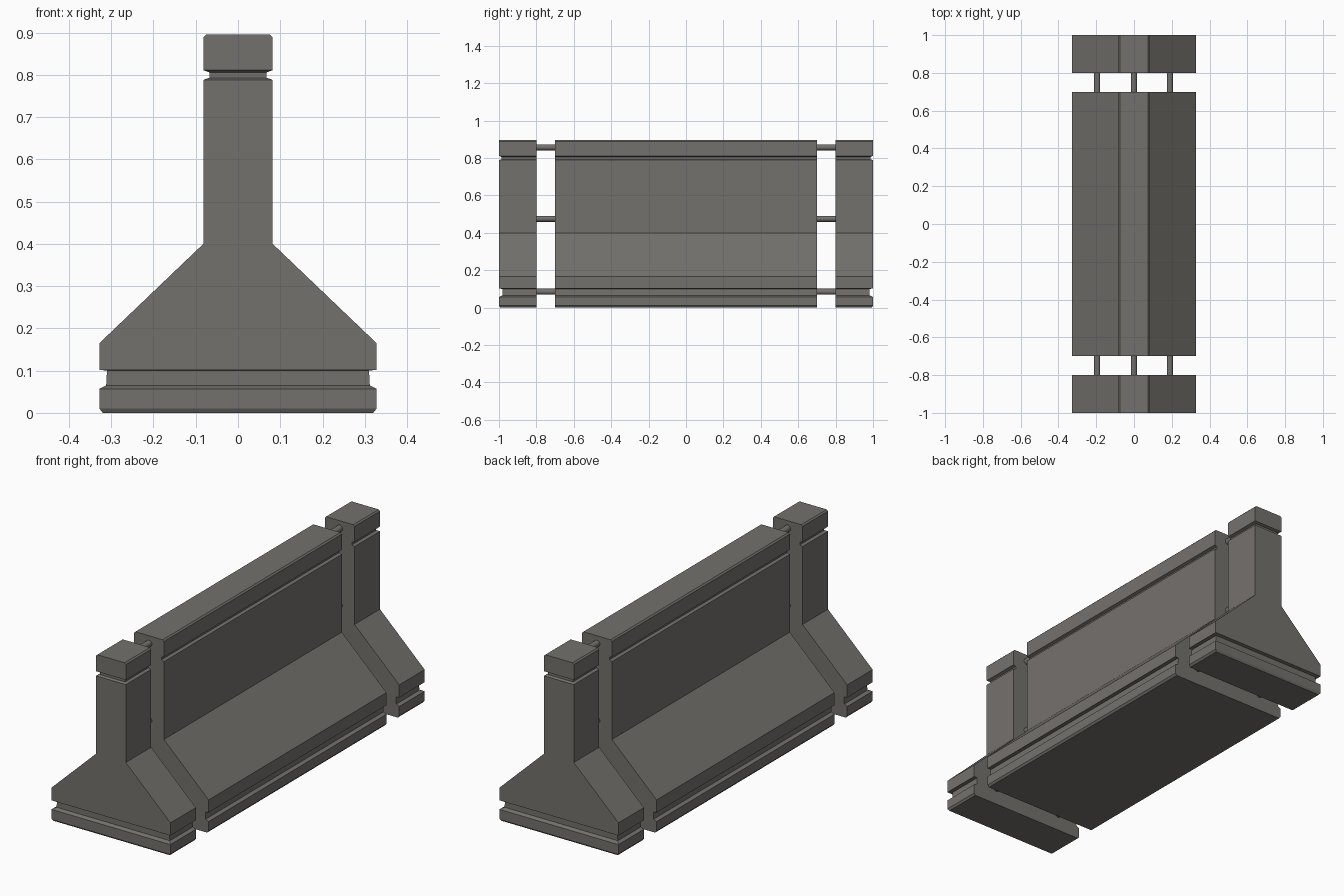
import bpy, bmesh
from mathutils import Matrix

if "Cube" in bpy.data.objects:
    bpy.data.objects.remove(bpy.data.objects["Cube"])

concrete = bpy.data.materials.new("warm grey concrete")
concrete.diffuse_color = (0.175, 0.166, 0.152, 1)
concrete.use_nodes = True
concrete.node_tree.nodes["Principled BSDF"].inputs["Base Color"].default_value = concrete.diffuse_color

# barrier section from bottom to top: (height, half width, inset of outer end face)
SECTION = [
    (0.000, 0.320, 0.006), (0.010, 0.328, 0.000), (0.057, 0.328, 0.000),
    (0.065, 0.312, 0.018), (0.100, 0.310, 0.018), (0.102, 0.328, 0.000),
    (0.165, 0.328, 0.000), (0.400, 0.082, 0.000), (0.788, 0.082, 0.000),
    (0.793, 0.068, 0.013), (0.806, 0.068, 0.013), (0.811, 0.082, 0.000),
    (0.888, 0.082, 0.000), (0.895, 0.075, 0.000),
]


def finish(bm, name):
    bmesh.ops.recalc_face_normals(bm, faces=bm.faces)
    me = bpy.data.meshes.new(name)
    bm.to_mesh(me)
    bm.free()
    me.materials.append(concrete)
    ob = bpy.data.objects.new(name, me)
    bpy.context.collection.objects.link(ob)
    return ob


def block(name, inner, outer, grooved_end):
    """Stack of rectangles following the section, between two y positions."""
    bm = bmesh.new()
    side = 1 if outer > inner else -1
    rings = []
    for z, w, inset in SECTION:
        end = outer - side * inset * grooved_end
        rings.append([bm.verts.new(p) for p in
                      ((-w, inner, z), (w, inner, z), (w, end, z), (-w, end, z))])
    for a, b in zip(rings, rings[1:]):
        for i in (1, 2, 3) if grooved_end else (1, 3, 0, 2):
            j = (i + 1) % 4
            bm.faces.new((a[i], a[j], b[j], b[i]))
        if grooved_end:
            bm.faces.new((a[0], a[1], b[1], b[0]))
    bm.faces.new(rings[0])
    bm.faces.new(rings[-1])
    return finish(bm, name)


def rod(name, x, y, z):
    """Connecting bar along y bridging the gap."""
    bm = bmesh.new()
    bmesh.ops.create_cone(bm, cap_ends=True, segments=16, radius1=0.016,
                          radius2=0.016, depth=0.13,
                          matrix=Matrix.Translation((x, y, z)) @ Matrix.Rotation(1.5707963, 4, 'X'))
    for f in bm.faces:
        f.smooth = len(f.verts) == 4
    return finish(bm, name)


# long middle section
block("main_barrier", -0.70, 0.70, 0)

# end sections with grooves wrapping the outer face, plus connecting rods
for s, label in ((-1, "front"), (1, "back")):
    block(label + "_end_block", s * 0.80, s * 1.0, 1)
    for n, (x, z) in enumerate(((-0.195, 0.085), (0.19, 0.085), (0, 0.475), (0, 0.857))):
        rod(f"{label}_rod_{n + 1}", x, s * 0.75, z)
